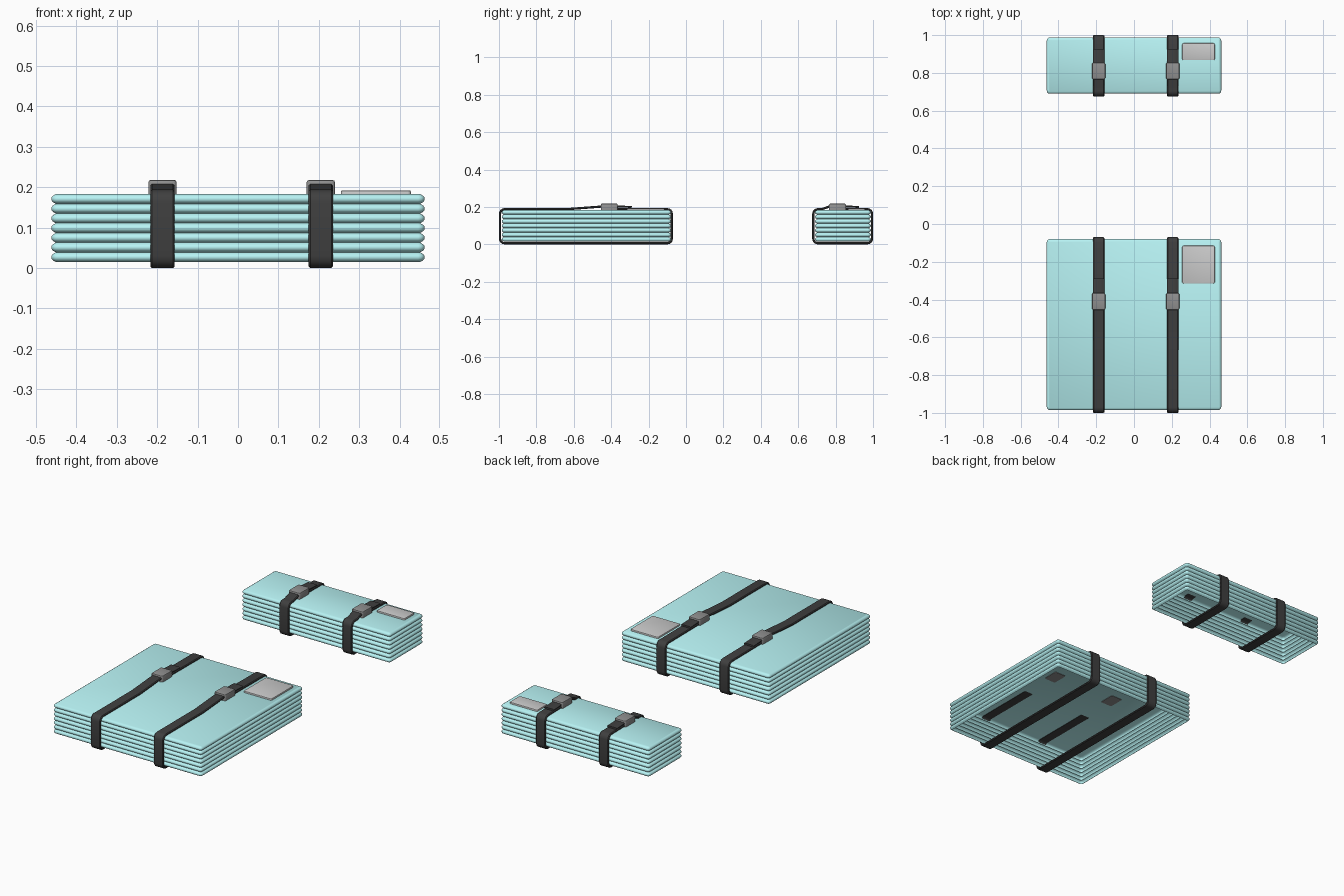
import bpy, bmesh, math
from mathutils import Vector

if "Cube" in bpy.data.objects:
    bpy.data.objects.remove(bpy.data.objects["Cube"])


def material(name, color):
    m = bpy.data.materials.new(name)
    m.diffuse_color = (*color, 1)
    m.use_nodes = True
    m.node_tree.nodes["Principled BSDF"].inputs["Base Color"].default_value = m.diffuse_color
    return m


FABRIC = material("turquoise_fabric", (0.48, 0.9, 0.91))
WEBBING = material("black_webbing", (0.05, 0.05, 0.05))
PLASTIC = material("grey_plastic", (0.28, 0.28, 0.28))


def finish(bm, name, mat=None, angle=40):
    mesh = bpy.data.meshes.new(name)
    bm.normal_update()
    bm.to_mesh(mesh)
    bm.free()
    ob = bpy.data.objects.new(name, mesh)
    bpy.context.collection.objects.link(ob)
    if mat:
        mesh.materials.append(mat)
    bpy.ops.object.select_all(action='DESELECT')
    ob.select_set(True)
    bpy.context.view_layer.objects.active = ob
    bpy.ops.object.shade_smooth_by_angle(angle=math.radians(angle))
    return ob


def rounded_rect(x0, x1, y0, y1, r, seg=3):
    pts = []
    for cx, cy, a in ((x1 - r, y1 - r, 0), (x0 + r, y1 - r, 90),
                      (x0 + r, y0 + r, 180), (x1 - r, y0 + r, 270)):
        for i in range(seg + 1):
            t = math.radians(a + 90 * i / seg)
            pts.append((cx + r * math.cos(t), cy + r * math.sin(t)))
    return pts


# Folded stack: ribbed walls and a flat top, open underneath
def stack(name, y0, y1, layers=7, z0=0.015, z1=0.183):
    bm = bmesh.new()
    h = (z1 - z0) / layers
    profile = []
    for k in range(layers):
        for f, inset in ((0, 0.011), (0.17, 0.004), (0.36, 0), (0.64, 0), (0.83, 0.004)):
            profile.append((z0 + (k + f) * h, inset))
    profile.append((z1, 0.011))
    rings = []
    for z, d in profile:
        pts = rounded_rect(-0.462 + d, 0.462 - d, y0 + d, y1 - d, 0.016 - d)
        rings.append([bm.verts.new((x, y, z)) for x, y in pts])
    n = len(rings[0])
    for a, b in zip(rings, rings[1:]):
        for i in range(n):
            j = (i + 1) % n
            bm.faces.new((a[i], a[j], b[j], b[i]))
    bm.faces.new(rings[-1])
    return finish(bm, name, FABRIC, 50)


# Flat webbing with thickness, swept along a path in the y-z plane
def webbing(name, x, path, width=0.06, t=0.012):
    bm = bmesh.new()
    pts = [Vector(p) for p in path]
    rows = []
    for i, p in enumerate(pts):
        a = (pts[i] - pts[i - 1]).normalized() if i else (pts[1] - p).normalized()
        b = (pts[i + 1] - p).normalized() if i < len(pts) - 1 else a
        d = (a + b).normalized()
        nrm = Vector((-d.y, d.x)) * t / 2 / max(0.5, d.dot(a))
        w, e = width / 2, width / 2 - 0.004
        sec = ((-w, 0.4), (-e, 1), (e, 1), (w, 0.4), (w, -0.4), (e, -1), (-e, -1), (-w, -0.4))
        rows.append([bm.verts.new((x + u, p.x + nrm.x * s, p.y + nrm.y * s)) for u, s in sec])
    for a, b in zip(rows, rows[1:]):
        for i in range(8):
            j = (i + 1) % 8
            bm.faces.new((a[i], a[j], b[j], b[i]))
    bm.faces.new(rows[0])
    bm.faces.new(rows[-1])
    bmesh.ops.recalc_face_normals(bm, faces=bm.faces)
    return finish(bm, name, WEBBING, 40)


def corner(cy, cz, r, a0, seg=4):
    return [(cy + r * math.cos(math.radians(a0 + 90 * i / seg)),
             cz + r * math.sin(math.radians(a0 + 90 * i / seg))) for i in range(seg + 1)]


# Block with softened edges, used for buckles and label plates
def block(name, x0, x1, y0, y1, z0, z1, bevel, mat=None, round_corner=0.008):
    bm = bmesh.new()
    vs = [bm.verts.new((x, y, z0)) for x, y in rounded_rect(x0, x1, y0, y1, round_corner)]
    base = bm.faces.new(vs)
    ext = bmesh.ops.extrude_face_region(bm, geom=[base])
    top = [v for v in ext['geom'] if isinstance(v, bmesh.types.BMVert)]
    bmesh.ops.translate(bm, verts=top, vec=(0, 0, z1 - z0))
    bmesh.ops.recalc_face_normals(bm, faces=bm.faces)
    rim = [e for e in bm.edges if all(v.co.z > z1 - 1e-5 for v in e.verts)]
    bmesh.ops.bevel(bm, geom=rim, offset=bevel, segments=2, profile=0.5, affect='EDGES')
    return finish(bm, name, mat, 40)


# Full bundle: stack, two straps with buckles and tails, label
def bundle(prefix, y0, y1, s0, s1, buckle_y, flat_y, tail_y, label):
    stack(prefix + "_folded_stack", y0, y1)
    lo, hi, r = s0 + 0.006, s1 - 0.006, 0.024
    zb, zt = 0.006, 0.188
    for side, x in (("left", -0.187), ("right", 0.205)):
        path = [(buckle_y, 0.203), (buckle_y - 0.045, 0.202), (flat_y, zt)]
        path += corner(lo + r, zt - r, r, 90)
        path += corner(lo + r, zb + r, r, 180)
        path += corner(hi - r, zb + r, r, 270)
        path += corner(hi - r, zt - r, r, 0)
        path += [(buckle_y + 0.03, zt + 0.002), (buckle_y, zt + 0.002)]
        webbing(f"{prefix}_strap_{side}", x, path)
        webbing(f"{prefix}_strap_tail_{side}", x,
                [(buckle_y, 0.203), (buckle_y + 0.05, 0.203), (tail_y, 0.2)], t=0.01)
        block(f"{prefix}_buckle_{side}", x - 0.035, x + 0.035, buckle_y - 0.045,
              buckle_y + 0.045, 0.181, 0.218, 0.006, PLASTIC)
    block(prefix + "_label", 0.255, 0.428, *label, 0.182, 0.192, 0.003)


bundle("large", -0.985, -0.08, -1.0, -0.07, -0.41, -0.64, -0.29, (-0.315, -0.115))
bundle("small", 0.69, 0.988, 0.675, 1.0, 0.81, 0.725, 0.925, (0.867, 0.957))
